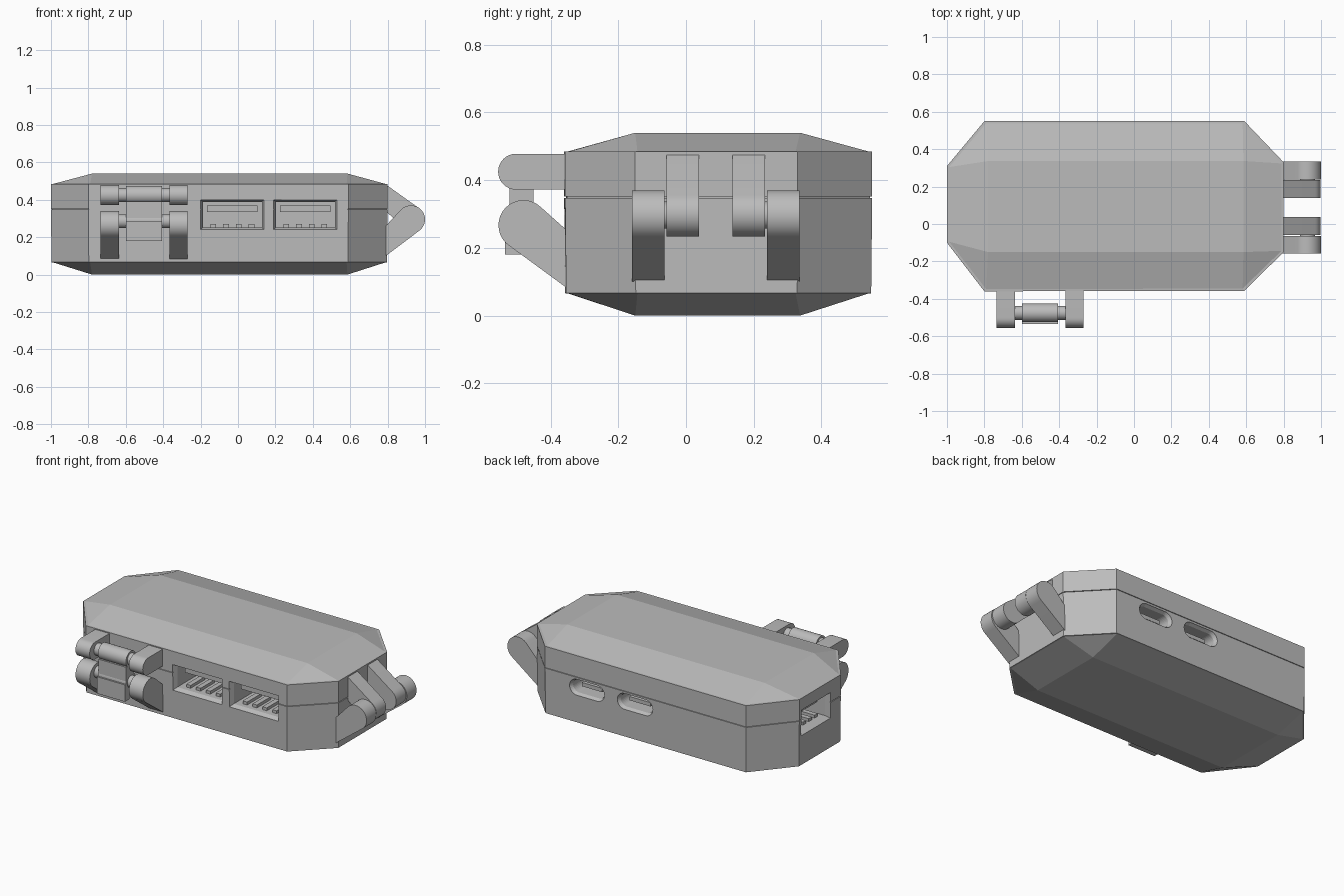
import bpy, bmesh, math
from mathutils import Vector
from mathutils.geometry import convex_hull_2d

cube = bpy.data.objects.get("Cube")
if cube:
    bpy.data.objects.remove(cube, do_unlink=True)

grey = bpy.data.materials.new("plain_grey")
grey.use_nodes = True
grey.diffuse_color = (0.5, 0.5, 0.5, 1)
grey.node_tree.nodes["Principled BSDF"].inputs["Base Color"].default_value = (0.5, 0.5, 0.5, 1)


def loft(name, rings, smooth=False):
    """Skin a stack of equal-length rings and cap both ends."""
    bm = bmesh.new()
    rows = [[bm.verts.new(p) for p in ring] for ring in rings]
    n = len(rows[0])
    for a, b in zip(rows, rows[1:]):
        for i in range(n):
            bm.faces.new((a[i], a[(i + 1) % n], b[(i + 1) % n], b[i]))
    bm.faces.new(rows[0])
    bm.faces.new(rows[-1])
    bmesh.ops.remove_doubles(bm, verts=bm.verts, dist=0.0005)
    bmesh.ops.recalc_face_normals(bm, faces=bm.faces)
    mesh = bpy.data.meshes.new(name)
    bm.to_mesh(mesh)
    bm.free()
    mesh.materials.append(grey)
    obj = bpy.data.objects.new(name, mesh)
    bpy.context.collection.objects.link(obj)
    if smooth:
        activate(obj)
        bpy.ops.object.shade_smooth_by_angle(angle=math.radians(30))
    return obj


def activate(obj):
    bpy.ops.object.select_all(action="DESELECT")
    obj.select_set(True)
    bpy.context.view_layer.objects.active = obj


def cut(target, cutter):
    cutter.hide_render = True
    mod = target.modifiers.new("opening", "BOOLEAN")
    mod.operation = "DIFFERENCE"
    mod.solver = "EXACT"
    mod.object = cutter
    activate(target)
    bpy.ops.object.modifier_apply(modifier=mod.name)
    bpy.data.objects.remove(cutter, do_unlink=True)


def circle(c, z, r, n=32):
    return [(c + r * math.cos(math.tau * i / n), z + r * math.sin(math.tau * i / n)) for i in range(n)]


def extrude(name, profile, t0, t1, place, smooth=True):
    """Sweep a (outward, z) profile sideways from t0 to t1."""
    return loft(name, [[place(t, o, z) for o, z in profile] for t in (t0, t1)], smooth)


def hull(points):
    pts = [Vector(p) for p in points]
    return [tuple(pts[i]) for i in convex_hull_2d(pts)]


def box(name, u0, u1, d0, d1, z0, z1, place):
    return extrude(name, [(d0, z0), (d1, z0), (d1, z1), (d0, z1)], u0, u1, place, False)


# Case: octagonal wall, seam groove, and roofs sloping to a rectangle
octagon = [(-1, .31), (-.8, .55), (.59, .55), (.8, .33),
           (.8, -.15), (.59, -.357), (-.8, -.36), (-1, -.1)]
flat = [(-.78, .337)] * 2 + [(.585, .337)] * 2 + [(.585, -.15)] * 2 + [(-.78, -.15)] * 2
flat = flat[:]


def wall(z, inset=0):
    cx, cy, hx, hy = -.1, .096, .9, .455
    return [(cx + (x - cx) * (1 - inset / hx), cy + (y - cy) * (1 - inset / hy), z) for x, y in octagon]


case = loft("case", [
    [(x, y, 0) for x, y in flat],
    wall(.065, .012), wall(.066, .003), wall(.348), wall(.348, .006),
    wall(.352, .006), wall(.352), wall(.484), wall(.485, .012),
    [(x, y, .54) for x, y in flat]])


# Frames measuring depth inward from each wall
def front_in(u, d, z):
    return (u, -.36 + d, z)


def end_in(u, d, z):
    return (-1 + d, u, z)


def back_in(u, d, z):
    return (u, .55 - d, z)


# Rectangular ports with a flared mouth, an inner tongue and springs
def large_port(name, u0, u1, z0, z1, place):
    def ring(d, g):
        return [place(u, d, z) for u, z in
                ((u0 + g, z0 + g), (u1 - g, z0 + g), (u1 - g, z1 - g), (u0 + g, z1 - g))]
    cut(case, loft("port_cutter", [ring(-.02, 0), ring(.005, 0), ring(.03, .012), ring(.28, .012)]))
    box(name + "_tongue", u0 + .035, u1 - .035, .07, .285, z1 - .065, z1 - .03, place)
    for i in range(4):
        mid = u0 + (u1 - u0) * (i + 1) / 5
        box(f"{name}_spring_{i + 1}", mid - .015, mid + .015, .06, .2, z0 + .005, z0 + .03, place)


large_port("front_port_a", -.2, .14, .24, .4, front_in)
large_port("front_port_b", .19, .53, .24, .4, front_in)
large_port("end_port", 0, .29, .25, .41, end_in)


# Small rounded ports in the back wall
def small_port(name, u0, u1, z, r):
    def ring(d, rad):
        pts = hull(circle(u0 + r, z, rad) + circle(u1 - r, z, rad))
        return [back_in(u, d, v) for u, v in pts]
    cut(case, loft("slot_cutter", [ring(-.02, r), ring(.004, r), ring(.022, r - .01), ring(.2, r - .01)]))
    box(name + "_tongue", u0 + .05, u1 - .05, .05, .205, z - .012, z + .012, back_in)


small_port("back_port_a", .18, .42, .286, .05)
small_port("back_port_b", -.155, .09, .286, .05)


# Frames measuring outward for the latch and hinge
def front_out(t, o, z):
    return (t, -o, z)


def end_out(t, o, z):
    return (o, t, z)


# Front latch: paired lugs, pins and the clasp
upper_lug = hull(circle(.502, .425, .053) + [(.35, .372), (.35, .478)])
lower_lug = hull(circle(.48, .267, .074) + [(.35, .08), (.35, .25)])
for side, t0, t1 in (("outer", -.735, -.637), ("inner", -.366, -.27)):
    extrude(f"upper_latch_lug_{side}", upper_lug, t0, t1, front_out)
    extrude(f"lower_latch_lug_{side}", lower_lug, t0, t1, front_out)
for name, z in (("upper", .425), ("lower", .285)):
    extrude(name + "_latch_pin", circle(.475, z, .037), -.65, -.35, front_out)
    extrude(name + "_latch_barrel", circle(.475, z, .05), -.6, -.407, front_out)
box("clasp_tab", -.6, -.407, .488, .535, .18, .285, front_out)
box("clasp_block", -.6, -.407, .45, .522, .29, .39, front_out)

# End hinge: outer arms from the base, inner arms from the lid
outer_arm = hull(circle(.925, .295, .075) + [(.79, .1), (.79, .26)])
inner_arm = hull(circle(.93, .3, .067) + [(.79, .482), (.79, .34)])
for side, s in (("front", -1), ("back", 1)):
    mid = .088
    extrude(f"hinge_outer_arm_{side}", outer_arm, mid + s * .151, mid + s * .247, end_out)
    extrude(f"hinge_inner_arm_{side}", inner_arm, mid + s * .05, mid + s * .146, end_out)
    extrude(f"hinge_pin_{side}", circle(.927, .297, .04), mid + s * .1, mid + s * .2, end_out)
